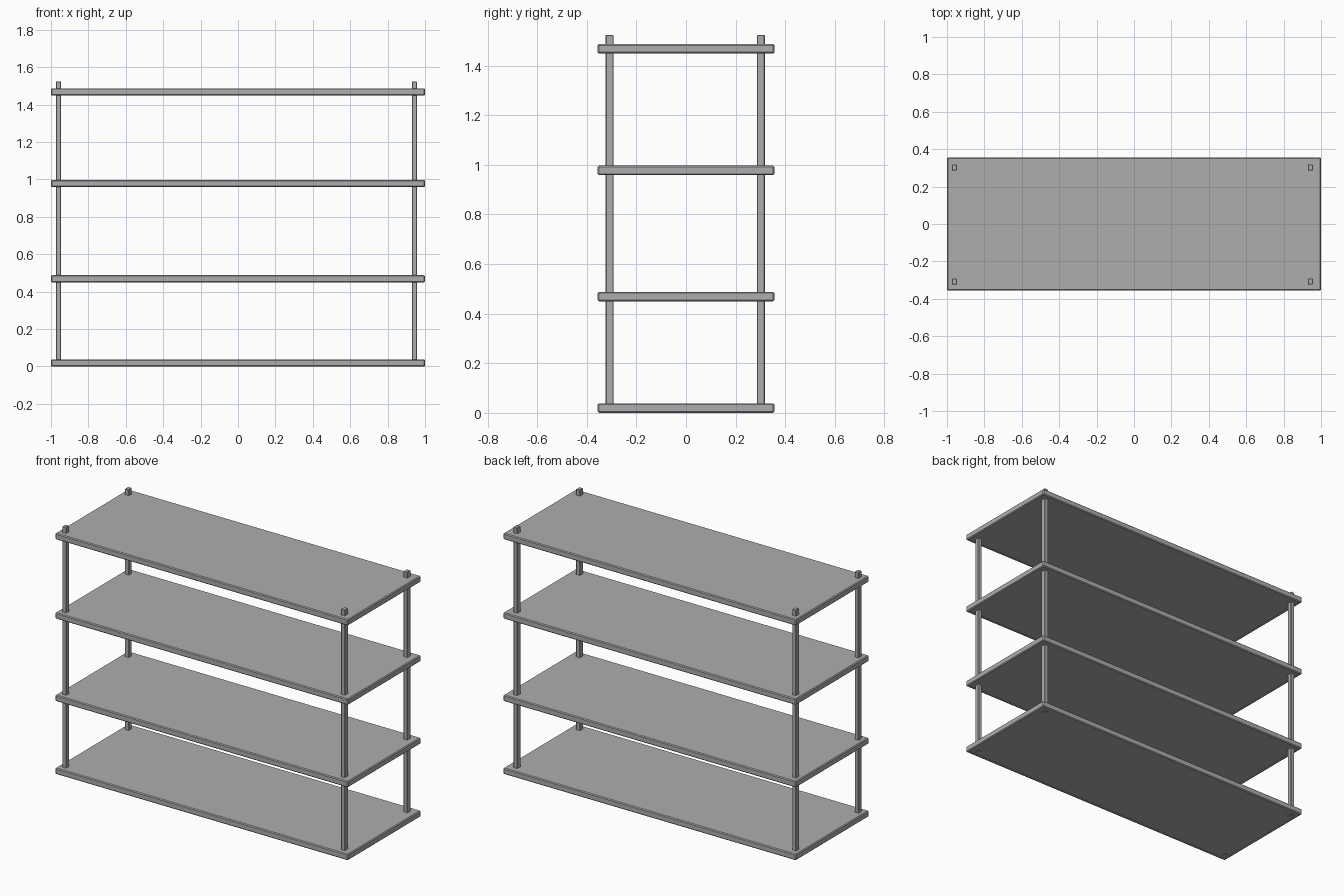
import bpy
import bmesh

if "Cube" in bpy.data.objects:
    bpy.data.objects.remove(bpy.data.objects["Cube"])

# Mid-dark grey for every part
grey = bpy.data.materials.new("dark_grey")
grey.diffuse_color = (0.42, 0.42, 0.42, 1)
grey.use_nodes = True
grey.node_tree.nodes["Principled BSDF"].inputs["Base Color"].default_value = grey.diffuse_color


def box(name, lo, hi, bevel, recess=0):
    """Chamfered box spanning two opposite corners, optionally recessed below."""
    centre = [(a + b) / 2 for a, b in zip(lo, hi)]
    bpy.ops.mesh.primitive_cube_add(size=1, location=centre)
    ob = bpy.context.object
    ob.name = name
    ob.scale = [b - a for a, b in zip(lo, hi)]
    bpy.ops.object.transform_apply(location=False, rotation=False, scale=True)
    ob.data.materials.append(grey)
    bm = bmesh.new()
    bm.from_mesh(ob.data)
    bmesh.ops.bevel(bm, geom=bm.edges[:], offset=bevel, segments=1,
                    affect='EDGES')
    if recess:
        # Shallow panel inside the rim on the underside
        bm.normal_update()
        under = [min(bm.faces, key=lambda f: f.normal.z)]
        bmesh.ops.inset_region(bm, faces=under, thickness=0.012)
        bmesh.ops.inset_region(bm, faces=under, thickness=0.0005, depth=-recess)
    bm.to_mesh(ob.data)
    bm.free()
    return ob


# Four shelf boards with chamfered edges
for i, (z0, z1) in enumerate([(0, 0.038), (0.450, 0.488),
                              (0.959, 0.997), (1.449, 1.487)]):
    box(f"shelf_{i + 1}", (-1, -0.356, z0), (1, 0.356, z1), 0.005, 0.004)

# Corner posts running through all the boards
for side, x in (("left", -0.96), ("right", 0.943)):
    for end, y in (("front", -0.308), ("back", 0.302)):
        box(f"{end}_{side}_post", (x - 0.0135, y - 0.016, 0.002),
            (x + 0.0135, y + 0.016, 1.524), 0.003)
